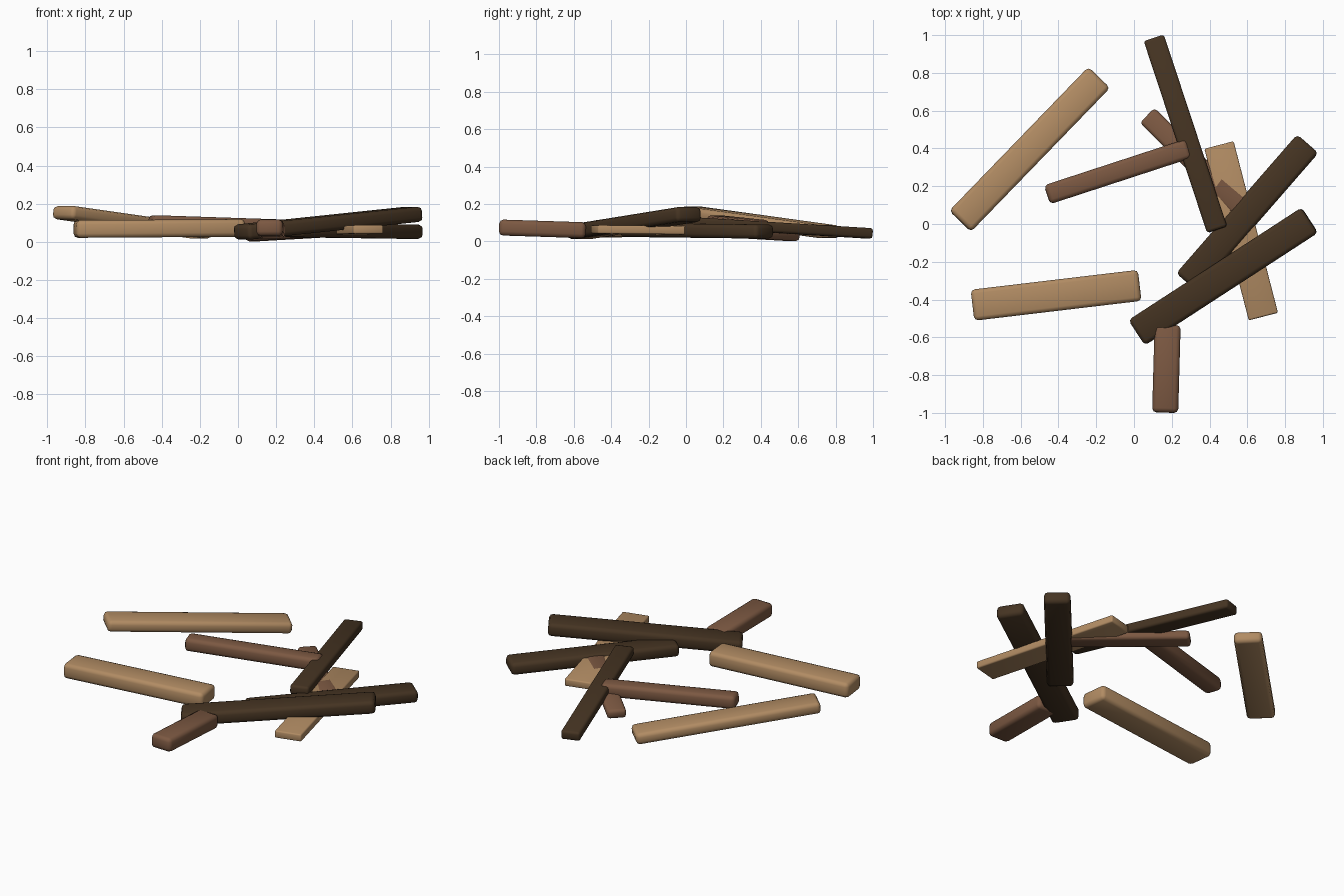
import bpy
import bmesh
from mathutils import Matrix, Vector

cube = bpy.data.objects.get("Cube")
if cube:
    bpy.data.objects.remove(cube, do_unlink=True)


def material(name, rgb):
    mat = bpy.data.materials.new(name)
    mat.use_nodes = True
    color = (*rgb, 1.0)
    mat.diffuse_color = color
    bsdf = mat.node_tree.nodes["Principled BSDF"]
    bsdf.inputs["Base Color"].default_value = color
    bsdf.inputs["Roughness"].default_value = 0.8
    return mat


tan = material("tan wood", (0.44, 0.26, 0.125))
brown = material("brown wood", (0.2, 0.098, 0.054))
dark = material("dark wood", (0.06, 0.034, 0.016))


def plank(name, mat, start, end, width, thick, bevel=0.022):
    """Bevelled board running between the centres of its two ends."""
    start, end = Vector(start), Vector(end)
    along = (end - start).normalized()
    side = Vector((0, 0, 1)).cross(along).normalized()
    up = along.cross(side)
    turn = Matrix((along, side, up)).transposed().to_4x4()

    bm = bmesh.new()
    bmesh.ops.create_cube(bm, size=1)
    bmesh.ops.scale(bm, vec=((end - start).length, width, thick), verts=bm.verts)
    bmesh.ops.bevel(bm, geom=bm.edges[:], offset=bevel, segments=2,
                    profile=0.5, affect='EDGES')
    mesh = bpy.data.meshes.new(name)
    bm.to_mesh(mesh)
    bm.free()
    mesh.materials.append(mat)

    obj = bpy.data.objects.new(name, mesh)
    obj.matrix_world = Matrix.Translation((start + end) / 2) @ turn
    bpy.context.collection.objects.link(obj)
    bpy.ops.object.select_all(action='DESELECT')
    obj.select_set(True)
    bpy.context.view_layer.objects.active = obj
    bpy.ops.object.shade_smooth_by_angle(angle=0.9)


# Light boards
plank("back_tan_plank", tan, (-0.92, 0.015, 0.155), (-0.185, 0.775, 0.05), 0.16, 0.07)
plank("front_tan_plank", tan, (-0.855, -0.43, 0.067), (0.03, -0.325, 0.073), 0.165, 0.092)
plank("thin_tan_plank", tan, (0.45, 0.418, 0.055), (0.685, -0.49, 0.065), 0.16, 0.045, 0.008)

# Dark boards stacked across each other
plank("back_dark_plank", dark, (0.105, 0.985, 0.043), (0.44, -0.03, 0.105), 0.112, 0.056, 0.014)
plank("lower_dark_plank", dark, (0.92, 0.425, 0.053), (0.28, -0.31, 0.062), 0.15, 0.075)
plank("upper_dark_plank", dark, (0.93, 0.02, 0.146), (0.015, -0.575, 0.05), 0.16, 0.08)

# Brown sticks
plank("short_brown_plank", brown, (0.165, -0.998, 0.075), (0.178, -0.535, 0.06), 0.138, 0.085)
plank("long_brown_plank", brown, (-0.46, 0.155, 0.1), (0.29, 0.4, 0.075), 0.105, 0.08)
plank("crossed_brown_plank", brown, (0.07, 0.575, 0.03), (0.62, 0.03, 0.062), 0.11, 0.056, 0.018)
